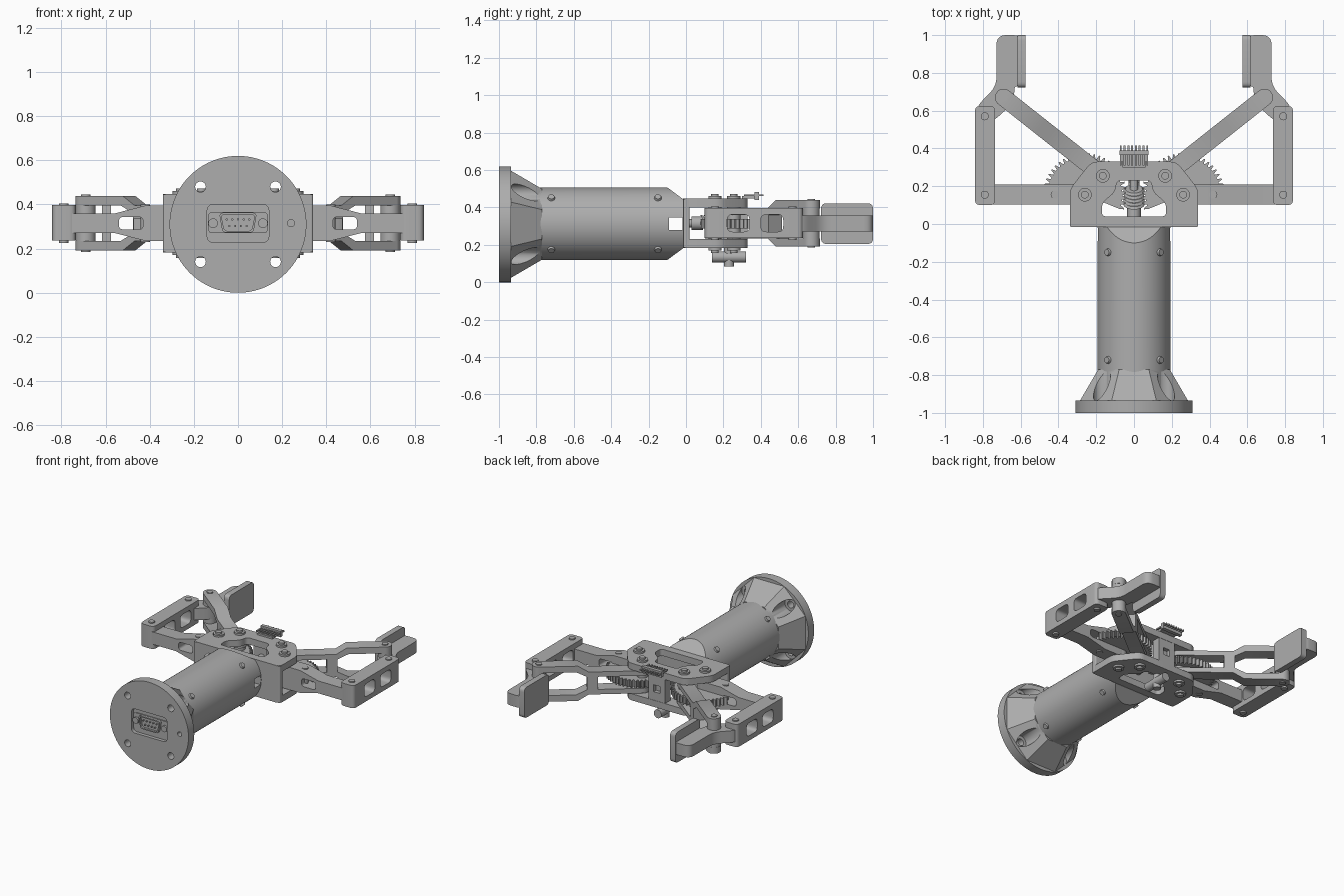
import bpy, bmesh
from math import pi, sin, cos, radians
from mathutils import Matrix, Vector

if "Cube" in bpy.data.objects:
    bpy.data.objects.remove(bpy.data.objects["Cube"])

grey = bpy.data.materials.new("machined_grey")
grey.use_nodes = True
COLOR = (0.42, 0.42, 0.42, 1)
grey.diffuse_color = COLOR
next(n for n in grey.node_tree.nodes if n.type == 'BSDF_PRINCIPLED').inputs["Base Color"].default_value = COLOR
CZ = 0.315  # height of the main axis


def finish(name, bm):
    bmesh.ops.recalc_face_normals(bm, faces=bm.faces)
    me = bpy.data.meshes.new(name)
    bm.to_mesh(me)
    bm.free()
    me.materials.append(grey)
    me.shade_smooth()
    me.set_sharp_from_angle(angle=radians(35))
    ob = bpy.data.objects.new(name, me)
    bpy.context.collection.objects.link(ob)
    return ob


def frame(origin, xdir, ydir):
    x, y = Vector(xdir).normalized(), Vector(ydir).normalized()
    m = Matrix((x, y, x.cross(y))).transposed().to_4x4()
    m.translation = Vector(origin)
    return m


FLAT = Matrix()
SIDE = frame((0, 0, 0), (0, 1, 0), (0, 0, 1))   # profile in y, z; extruded along x
FACE = frame((0, 0, 0), (1, 0, 0), (0, 0, 1))   # profile in x, z; extruded along -y


def prism(name, pts, a, b, m=FLAT):
    bm = bmesh.new()
    lo = [bm.verts.new(m @ Vector((x, y, a))) for x, y in pts]
    hi = [bm.verts.new(m @ Vector((x, y, b))) for x, y in pts]
    bm.faces.new(lo)
    bm.faces.new(hi)
    for i in range(len(pts)):
        j = (i + 1) % len(pts)
        bm.faces.new((lo[i], lo[j], hi[j], hi[i]))
    return finish(name, bm)


def rounded(pts, r, n=5):
    # replace each corner by a short curve
    out = []
    for i, p in enumerate(pts):
        p, a, b = Vector(p), Vector(pts[i - 1]), Vector(pts[(i + 1) % len(pts)])
        da, db = a - p, b - p
        s = p + da.normalized() * min(r, da.length * 0.45)
        e = p + db.normalized() * min(r, db.length * 0.45)
        for k in range(n + 1):
            t = k / n
            out.append(tuple(s * (1 - t) ** 2 + p * 2 * t * (1 - t) + e * t * t))
    return out


def rect(x0, x1, y0, y1, r=0):
    pts = [(x0, y0), (x1, y0), (x1, y1), (x0, y1)]
    return rounded(pts, r) if r else pts


def cyl(name, p, q, r, r2=None, n=32, turn=0):
    p, q = Vector(p), Vector(q)
    bm = bmesh.new()
    m = Matrix.Translation((p + q) / 2) @ (q - p).to_track_quat('Z', 'Y').to_matrix().to_4x4()
    bmesh.ops.create_cone(bm, cap_ends=True, segments=n, radius1=r, radius2=r if r2 is None else r2,
                          depth=(q - p).length, matrix=m @ Matrix.Rotation(turn, 4, 'Z'))
    return finish(name, bm)


def pin(name, x, y, z0, z1, r):
    return cyl(name, (x, y, z0), (x, y, z1), r, n=24)


def cut(ob, cutters):
    for c in cutters:
        mod = ob.modifiers.new("cut", 'BOOLEAN')
        mod.operation, mod.object = 'DIFFERENCE', c
    bpy.context.view_layer.update()
    me = bpy.data.meshes.new_from_object(ob.evaluated_get(bpy.context.evaluated_depsgraph_get()))
    ob.modifiers.clear()
    ob.data = me
    me.shade_smooth()
    me.set_sharp_from_angle(angle=radians(35))
    for c in cutters:
        bpy.data.objects.remove(c)


DIAGONALS = [(sx, sz) for sx in (1, -1) for sz in (1, -1)]

# mounting flange with bolt holes and connector recess
flange = cyl("flange", (0, -1, 0.31), (0, -0.935, 0.31), 0.31, n=96)
cut(flange, [cyl("hole", (0.17 * a, -1.1, 0.31 + 0.17 * b), (0.17 * a, -0.9, 0.31 + 0.17 * b), 0.024)
             for a, b in DIAGONALS]
    + [cyl("hole", (0.24, -1.1, CZ), (0.24, -0.96, CZ), 0.016),
       prism("recess", rect(-0.14, 0.14, 0.228, 0.4, 0.03), 0.975, 1.1, FACE)])

# faceted collar with screwdriver pockets
collar = cyl("flange_collar", (0, -0.936, 0.31), (0, -0.77, 0.31), 0.31, 0.205, n=8, turn=pi / 8)
cut(collar, [cyl("pocket", (0.17 * a, -0.95, 0.31 + 0.17 * b), (0.17 * a, -0.7, 0.31 + 0.17 * b), 0.045)
             for a, b in DIAGONALS])

# tubular body with sloped end and cross slot
body = cyl("body_tube", (0, -0.94, 0.313), (0, -0.015, 0.313), 0.194, n=96)
wedge = [(-0.1, 0.194), (0.0, 0.12), (0.0, 0.3), (-0.1, 0.3)]
cut(body, [prism("wedge", [(y, 0.313 + s * z) for y, z in wedge], -0.3, 0.3, SIDE) for s in (1, -1)]
    + [prism("slot", rect(-0.09, -0.02, 0.28, 0.345), -0.3, 0.3, SIDE)])
for y in (-0.72, -0.15):
    for a, b in DIAGONALS:
        d = Vector((a, 0, b)).normalized()
        c = Vector((0, y, 0.313))
        cyl("body_screw", c + d * 0.18, c + d * 0.205, 0.024, 0.017, n=20)

# data connector
prism("connector_plate", rect(-0.135, 0.135, 0.27, 0.365, 0.02), 0.97, 0.982, FACE)
shell = prism("connector_shell", rounded([(-0.07, 0.272), (0.07, 0.272), (0.086, 0.363), (-0.086, 0.363)], 0.02),
              0.975, 1.0, FACE)
cut(shell, [prism("inside", rounded([(-0.062, 0.28), (0.062, 0.28), (0.077, 0.355), (-0.077, 0.355)], 0.018),
                  0.985, 1.1, FACE)])
for count, z in ((5, 0.332), (4, 0.303)):
    for i in range(count):
        x = (i - (count - 1) / 2) * 0.026
        cyl("connector_pin", (x, -0.998, z), (x, -0.98, z), 0.005, n=10)
for s in (1, -1):
    cyl("connector_screw", (0.113 * s, -0.995, CZ), (0.113 * s, -0.97, CZ), 0.022, n=20)

# palm housing: two shaped plates, front wall and rear block
half = [(0.34, -0.015), (0.34, 0.185), (0.225, 0.33)]
outline = rounded(half + [(-x, y) for x, y in reversed(half)], 0.035)
gap = [(0.17, 0.04), (0.17, 0.11), (0.1, 0.17), (0.09, 0.23)]
gap = rounded(gap + [(-x, y) for x, y in reversed(gap)], 0.025)
for part, z0, z1 in (("palm_top_plate", 0.4, 0.447), ("palm_bottom_plate", 0.183, 0.23)):
    cut(prism(part, outline, z0, z1), [prism("window", gap, z0 - 0.1, z1 + 0.1)])
prism("palm_front_wall", rect(-0.34, 0.34, -0.015, 0.02, 0.01), 0.185, 0.445)
block = prism("palm_rear_block", rect(-0.065, 0.065, 0.27, 0.328), 0.228, 0.402)
cut(block, [prism("hole", rect(-0.025, 0.025, CZ - 0.025, CZ + 0.025), -0.5, -0.3, FACE)])

# drive shaft and worm
cyl("drive_shaft", (0, -0.02, CZ), (0, 0.29, CZ), 0.022)
cyl("shaft_collar", (0, 0.03, CZ), (0, 0.09, CZ), 0.036)
for i in range(5):
    y = 0.105 + i * 0.018
    cyl("worm_thread", (0, y, CZ - 0.003), (0, y + 0.01, CZ + 0.003), 0.056, 0.046)

# pin header behind the palm and sensor barrel below it
prism("header_board", rect(-0.06, 0.06, 0.3, 0.37), 0.447, 0.46)
prism("header_bar", rect(-0.078, 0.078, 0.365, 0.39), 0.44, 0.482)
for i in range(8):
    x = (i - 3.5) * 0.02
    prism("header_pin", rect(x - 0.005, x + 0.005, 0.31, 0.415), 0.46, 0.47)
cyl("sensor_barrel", (0, 0.14, 0.135), (0, 0.32, 0.135), 0.03)
pin("sensor_post", 0, 0.23, 0.085, 0.19, 0.026)

# linkages, built for each side
for s, side in ((1, "left_"), (-1, "right_")):
    def mir(pts):
        return [(s * x, y) for x, y in pts]

    # gear sector on the lower pivot
    gear = [(0.26, 0.155)]
    for i in range(26):
        for k, r in enumerate((0.198, 0.22, 0.22, 0.198)):
            t = radians(12 + (i + k * 0.24) * 7.4)
            gear.append((0.26 + r * cos(t), 0.155 + r * sin(t)))
    prism(side + "gear_sector", mir(gear), 0.287, 0.337)

    # lower link, tapering into the outer link
    lower = [(0.27, 0.08), (0.42, 0.08), (0.56, 0.044), (0.82, 0.044)]
    prof = [(s * x, CZ + z) for x, z in lower] + [(s * x, CZ - z) for x, z in reversed(lower)]
    link = prism(side + "lower_link", prof, -0.208, -0.102, FACE)
    cut(link, [prism("slot", rounded(mir(rect(0.43, 0.54, CZ - 0.028, CZ + 0.028)), 0.02), -0.4, 0.0, FACE)])
    pin(side + "lower_hub", s * 0.26, 0.155, 0.235, 0.395, 0.053)

    # outer link with two side windows
    outer = prism(side + "outer_link", mir(rect(0.735, 0.842, 0.1, 0.625, 0.03)), 0.236, 0.397)
    cut(outer, [prism("window", rect(a, b, 0.27, 0.362, 0.03), s * 0.7, s * 0.9, SIDE)
                for a, b in ((0.22, 0.34), (0.4, 0.52))])

    # diagonal link: stepped rails joined by a web
    a, b = Vector((s * 0.165, 0.255, CZ)), Vector((s * 0.69, 0.67, CZ))
    m = frame(a, b - a, (0, 0, 1))
    n = (b - a).length
    rail = [(0, 0.045), (0.36, 0.045), (0.43, 0.08), (n, 0.08),
            (n, 0.124), (0.42, 0.124), (0.35, 0.08), (0, 0.08)]
    for v, tag in ((1, "upper"), (-1, "under")):
        prism(side + tag + "_rail", [(u, v * z) for u, z in rail], -0.046, 0.046, m)
        for p, z0, z1 in ((a, 0.045, 0.08), (b, 0.08, 0.124)):
            pin(side + tag + "_rail_eye", p.x, p.y, CZ + v * z0, CZ + v * z1, 0.046)
    prism(side + "rail_web", rect(0.29, 0.36, -0.05, 0.05), -0.046, 0.046, m)

    # finger with gripping pad
    finger = [(0.59, 1.0), (0.728, 1.0), (0.728, 0.73), (0.835, 0.62), (0.835, 0.54), (0.75, 0.54),
              (0.65, 0.63), (0.632, 0.7), (0.632, 0.73), (0.59, 0.73)]
    prism(side + "finger", mir(rounded(finger, 0.05)), 0.272, 0.356)
    prism(side + "finger_pad", rect(0.722, 1.0, 0.205, 0.422, 0.03), s * 0.575, s * 0.617, SIDE)
    pin(side + "finger_boss", s * 0.69, 0.67, 0.235, 0.395, 0.045)

    # pivot bolts
    for x, y in ((0.165, 0.255), (0.26, 0.155)):
        pin(side + "palm_washer", s * x, y, 0.17, 0.46, 0.036)
        pin(side + "palm_bolt", s * x, y, 0.157, 0.473, 0.02)
    for x, y, h in ((0.42, 0.155, 0.084), (0.79, 0.155, 0.09), (0.79, 0.57, 0.09), (0.69, 0.67, 0.13)):
        pin(side + "link_bolt", s * x, y, CZ - h, CZ + h, 0.021)
